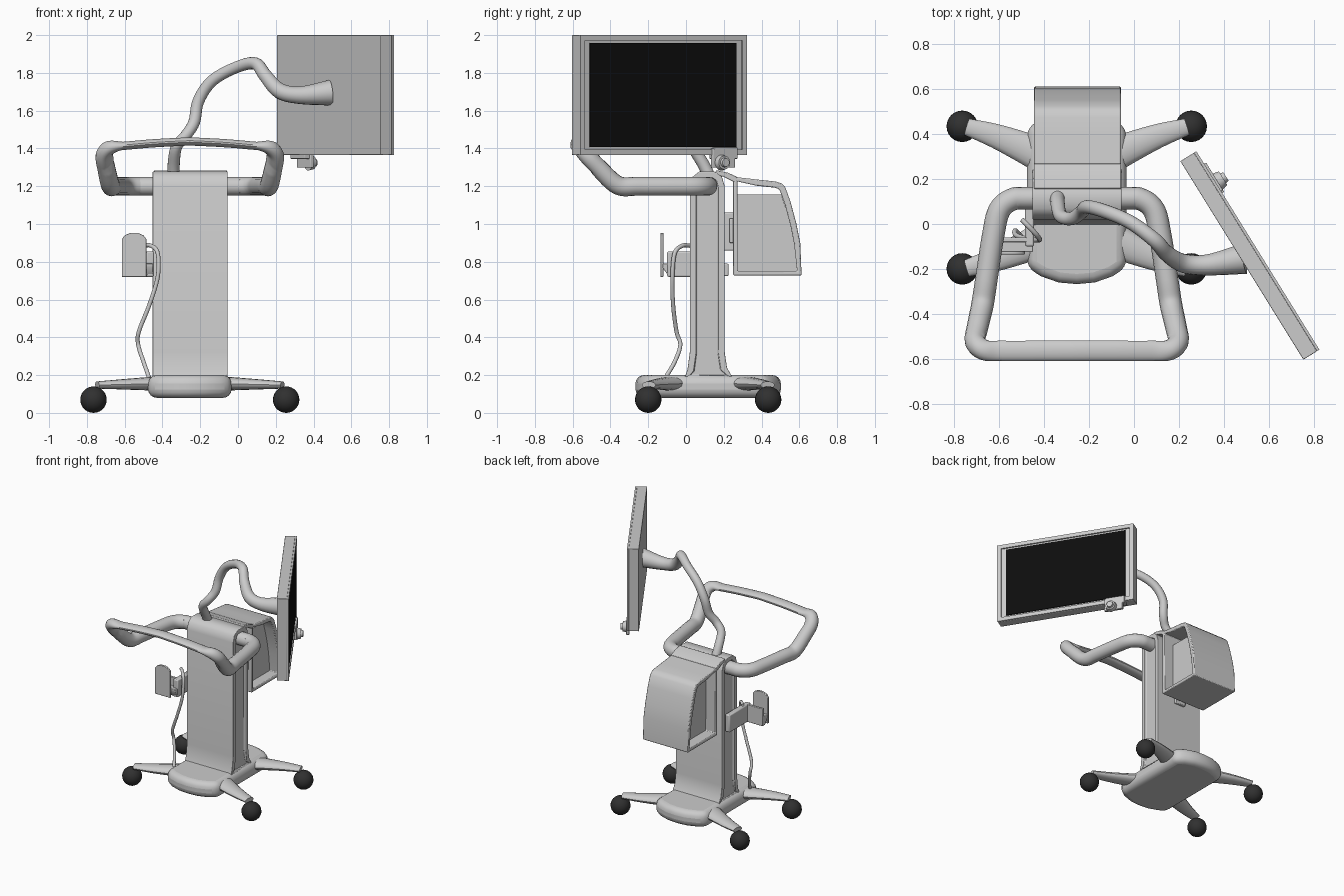
import bpy, bmesh, math
from mathutils import Vector, Matrix

if "Cube" in bpy.data.objects:
    bpy.data.objects.remove(bpy.data.objects["Cube"])

CX, CY = -0.255, 0.1175   # centre of the stand


def material(name, rgb):
    m = bpy.data.materials.new(name)
    m.diffuse_color = (*rgb, 1)
    m.use_nodes = True
    m.node_tree.nodes["Principled BSDF"].inputs["Base Color"].default_value = m.diffuse_color
    return m


BLACK = material("screen_black", (0.004, 0.004, 0.004))
DARK = material("wheel_dark", (0.03, 0.03, 0.03))


def finish(ob, bevel=0, segs=3, mat=None):
    bpy.ops.object.select_all(action='DESELECT')
    bpy.context.view_layer.objects.active = ob
    ob.select_set(True)
    if mat:
        ob.data.materials.append(mat)
    if bevel:
        b = ob.modifiers.new("bevel", 'BEVEL')
        b.width, b.segments, b.limit_method = bevel, segs, 'ANGLE'
        b.angle_limit = math.radians(40)
    bpy.ops.object.shade_smooth_by_angle(angle=math.radians(40))
    return ob


def to_object(name, bm):
    bmesh.ops.recalc_face_normals(bm, faces=bm.faces)
    me = bpy.data.meshes.new(name)
    bm.to_mesh(me)
    bm.free()
    ob = bpy.data.objects.new(name, me)
    bpy.context.collection.objects.link(ob)
    return ob


def prism(name, pts, axis, lo, hi, bevel=0, segs=3, rim=0, depth=0, through=False, mat=None):
    """Extrude a profile along an axis; caps can be recessed or cut through."""
    place = {'x': lambda a, b, t: (t, a, b), 'y': lambda a, b, t: (a, t, b),
             'z': lambda a, b, t: (a, b, t)}[axis]
    bm = bmesh.new()
    rings = [[bm.verts.new(place(a, b, t)) for a, b in pts] for t in (lo, hi)]
    caps = [bm.faces.new(r) for r in rings]
    n = len(pts)
    for i in range(n):
        j = (i + 1) % n
        bm.faces.new((rings[0][i], rings[0][j], rings[1][j], rings[1][i]))
    bmesh.ops.recalc_face_normals(bm, faces=bm.faces)
    if rim:
        bmesh.ops.inset_individual(bm, faces=caps, thickness=rim)
        if depth:
            bmesh.ops.inset_individual(bm, faces=caps, thickness=0.003, depth=-depth)
    if through:
        edges = [e for f in caps for e in f.edges]
        bmesh.ops.delete(bm, geom=caps, context='FACES_ONLY')
        bmesh.ops.bridge_loops(bm, edges=edges)
    return finish(to_object(name, bm), bevel, segs, mat)


def box(name, x, y, z, bevel=0.006, mat=None):
    return prism(name, [(x[0], y[0]), (x[1], y[0]), (x[1], y[1]), (x[0], y[1])],
                 'z', z[0], z[1], bevel, 2, mat=mat)


def tube(name, pts, radii, cyclic=False, steps=6, squash=None):
    """Smooth tube through points, with a radius for each point."""
    P = [Vector((*p, r)) for p, r in zip(pts, radii)]
    n, out = len(P), []
    get = (lambda i: P[i % n]) if cyclic else (lambda i: P[max(0, min(n - 1, i))])
    for i in range(n if cyclic else n - 1):
        a, b, c, d = (get(i + k) for k in (-1, 0, 1, 2))
        for s in range(steps):
            t = s / steps
            out.append(0.5 * (2 * b + (c - a) * t + (2 * a - 5 * b + 4 * c - d) * t**2
                              + (3 * b - a - 3 * c + d) * t**3))
    if not cyclic:
        out.append(P[-1])
    cu = bpy.data.curves.new(name, 'CURVE')
    cu.dimensions, cu.bevel_depth, cu.bevel_resolution = '3D', 1, 6
    cu.use_fill_caps = not cyclic
    sp = cu.splines.new('POLY')
    sp.points.add(len(out) - 1)
    sp.use_cyclic_u = cyclic
    for q, v in zip(sp.points, out):
        q.co, q.radius = (v[0], v[1], v[2], 1), v[3]
    ob = bpy.data.objects.new(name, cu)
    bpy.context.collection.objects.link(ob)
    bpy.ops.object.select_all(action='DESELECT')
    bpy.context.view_layer.objects.active = ob
    ob.select_set(True)
    bpy.ops.object.convert(target='MESH')
    ob = bpy.context.object
    if squash:
        for v in ob.data.vertices:
            v.co.z = squash(v.co)
    return finish(ob)


# base plate: bowed front and back
edge = [(0.222, -0.31), (0.16, -0.35), (0.08, -0.378), (0, -0.385)]
half = edge + [(-x, y) for x, y in edge[-2::-1]]
outline = half + [(-x, -y) for x, y in half]
prism("base", [(CX + x, CY + y) for x, y in outline], 'z', 0.08, 0.2, 0.045, 4)

# legs and wheels, four of each
for sx in (-1, 1):
    for sy in (-1, 1):
        at = lambda x, y, z: (CX + sx * x, CY + sy * y, z)
        tube("leg", [at(0.12, 0.17, 0.16), at(0.21, 0.212, 0.157), at(0.36, 0.274, 0.15),
                     at(0.49, 0.315, 0.143)], (0.085, 0.072, 0.054, 0.038),
             squash=lambda c: 0.152 + (c.z - 0.152) * 0.5)
        bm = bmesh.new()
        bmesh.ops.create_uvsphere(bm, u_segments=24, v_segments=14, radius=0.07,
                                  matrix=Matrix.Translation(at(0.51, 0.3175, 0.07)))
        finish(to_object("wheel", bm), mat=DARK)

# column with rounded top, flared foot and recessed sides
prism("column", [(-0.01, 0.18), (0.008, 0.23), (0.02, 0.32), (0.02, 1.2), (0.035, 1.25),
                 (0.07, 1.278), (0.15, 1.278), (0.19, 1.25), (0.205, 1.2), (0.205, 0.32),
                 (0.217, 0.24), (0.25, 0.18)], 'x', -0.452, -0.055, 0.012, 3, rim=0.034, depth=0.015)

# handle loop, flattened along the front grip
right = [(0.2, 0.115, 1.2), (0.285, 0.11, 1.2), (0.345, 0.06, 1.2), (0.372, -0.05, 1.2),
         (0.403, -0.25, 1.2), (0.42, -0.36, 1.205), (0.442, -0.46, 1.295), (0.452, -0.525, 1.365),
         (0.41, -0.562, 1.405), (0.33, -0.565, 1.415), (0.15, -0.565, 1.43)]
loop = right + [(-x, y, z) for x, y, z in right[::-1]]
radii = [0.05] * 6 + [0.048, 0.046] + [0.046] * 3


def flatten_grip(c):
    d = abs(c.x - CX)
    if c.y > -0.5:
        return c.z
    k = 1 - max(0, min(1, (0.46 - d) / 0.1)) * 0.52
    mid = 1.442 - 0.08 * d
    return mid + (c.z - mid) * k


tube("handle", [(CX + x, y, z) for x, y, z in loop], radii + radii[::-1], True, squash=flatten_grip)

# monitor arm with a flared end
tube("monitor_arm", [(-0.34, 0.13, 1.24), (-0.34, 0.09, 1.32), (-0.325, 0.035, 1.41),
                     (-0.275, 0.025, 1.47), (-0.232, 0.055, 1.54), (-0.21, 0.075, 1.65),
                     (-0.14, 0.06, 1.755), (-0.02, 0.01, 1.825), (0.09, -0.07, 1.85),
                     (0.145, -0.13, 1.785), (0.22, -0.175, 1.705), (0.33, -0.182, 1.682),
                     (0.49, -0.155, 1.695)],
     (0.032, 0.032, 0.03, 0.03, 0.031, 0.031, 0.031, 0.031, 0.033, 0.036, 0.042, 0.047, 0.068))

# monitor: built facing +x, then turned
turn = Matrix.Translation((0.516, -0.14, 0)) @ Matrix.Rotation(math.atan2(0.527, 0.85), 4, 'Z')
frame = box("monitor_case", (-0.042, 0.03), (-0.52, 0.52), (1.365, 2.0), 0.003)
rim = prism("monitor_rim", [(-0.52, 1.365), (0.52, 1.365), (0.52, 2.0), (-0.52, 2.0)], 'x',
            0.03, 0.042, rim=0.042, through=True)
screen = box("screen", (0.025, 0.037), (-0.456, 0.456), (1.408, 1.957), 0, BLACK)
bracket = box("sensor_bracket", (0.0, 0.052), (0.31, 0.455), (1.345, 1.405), 0.004)
tab = box("sensor_tab", (0.03, 0.052), (0.30, 0.44), (1.298, 1.40), 0.004)
parts = [frame, rim, screen, bracket, tab]
for name, r, x, h in (("sensor_knob", 0.042, 0.065, 0.03), ("sensor_cap", 0.026, 0.085, 0.02)):
    bm = bmesh.new()
    bmesh.ops.create_cone(bm, cap_ends=True, segments=24, radius1=r, radius2=r * 0.85, depth=h,
                          matrix=Matrix.Translation((x, 0.355, 1.325)) @ Matrix.Rotation(math.pi / 2, 4, 'Y'))
    parts.append(finish(to_object(name, bm)))
for ob in parts:
    ob.matrix_world = turn

# rear basket: open shell with an inner box and a strap over the column
prism("basket_shell", [(0.25, 0.728), (0.612, 0.728), (0.605, 0.9), (0.585, 1.0), (0.553, 1.12),
                       (0.525, 1.195), (0.505, 1.215), (0.475, 1.225), (0.38, 1.235), (0.25, 1.25)],
      'x', -0.445, -0.058, 0.006, 2, rim=0.033, through=True)
prism("basket_inner", [(0.27, 0.75), (0.59, 0.75), (0.575, 0.9), (0.54, 1.05), (0.505, 1.155),
                       (0.27, 1.155)], 'x', -0.36, -0.14)
prism("basket_strap", [(0.15, 1.26), (0.2, 1.25), (0.26, 1.22), (0.27, 1.25), (0.22, 1.272),
                       (0.16, 1.285)], 'x', -0.445, -0.058, 0.004, 2)
box("basket_mount", (-0.4, -0.11), (0.2, 0.255), (0.86, 1.06))
for s in (-1, 1):
    box("mount_clip", sorted((CX + s * 0.12, CX + s * 0.17)), (0.23, 0.255), (0.9, 1.03))
box("latch", (-0.3, -0.21), (0.19, 0.225), (0.725, 0.79))

# scanner holder on the left side
box("holder_rail", (-0.485, -0.445), (-0.1, 0.16), (0.72, 0.855), 0.008)
prism("holder_front", [(-0.615, 0.72), (-0.485, 0.72), (-0.485, 0.92), (-0.5, 0.94), (-0.53, 0.953),
                       (-0.57, 0.953), (-0.6, 0.94), (-0.615, 0.92)], 'y', -0.135, -0.12, 0.003, 2)
prism("holder_tray", [(-0.125, 0.77), (-0.09, 0.72), (-0.06, 0.72), (-0.06, 0.855), (-0.08, 0.855),
                      (-0.08, 0.79), (-0.125, 0.79)], 'x', -0.613, -0.45, 0.004, 2)

# hanging cable
tube("cable", [(-0.5, 0.02, 0.885), (-0.46, -0.02, 0.885), (-0.425, -0.06, 0.845), (-0.425, -0.072, 0.72),
               (-0.47, -0.068, 0.57), (-0.525, -0.05, 0.43), (-0.528, -0.03, 0.36), (-0.5, -0.06, 0.27),
               (-0.47, -0.11, 0.185)], [0.011] * 9)
